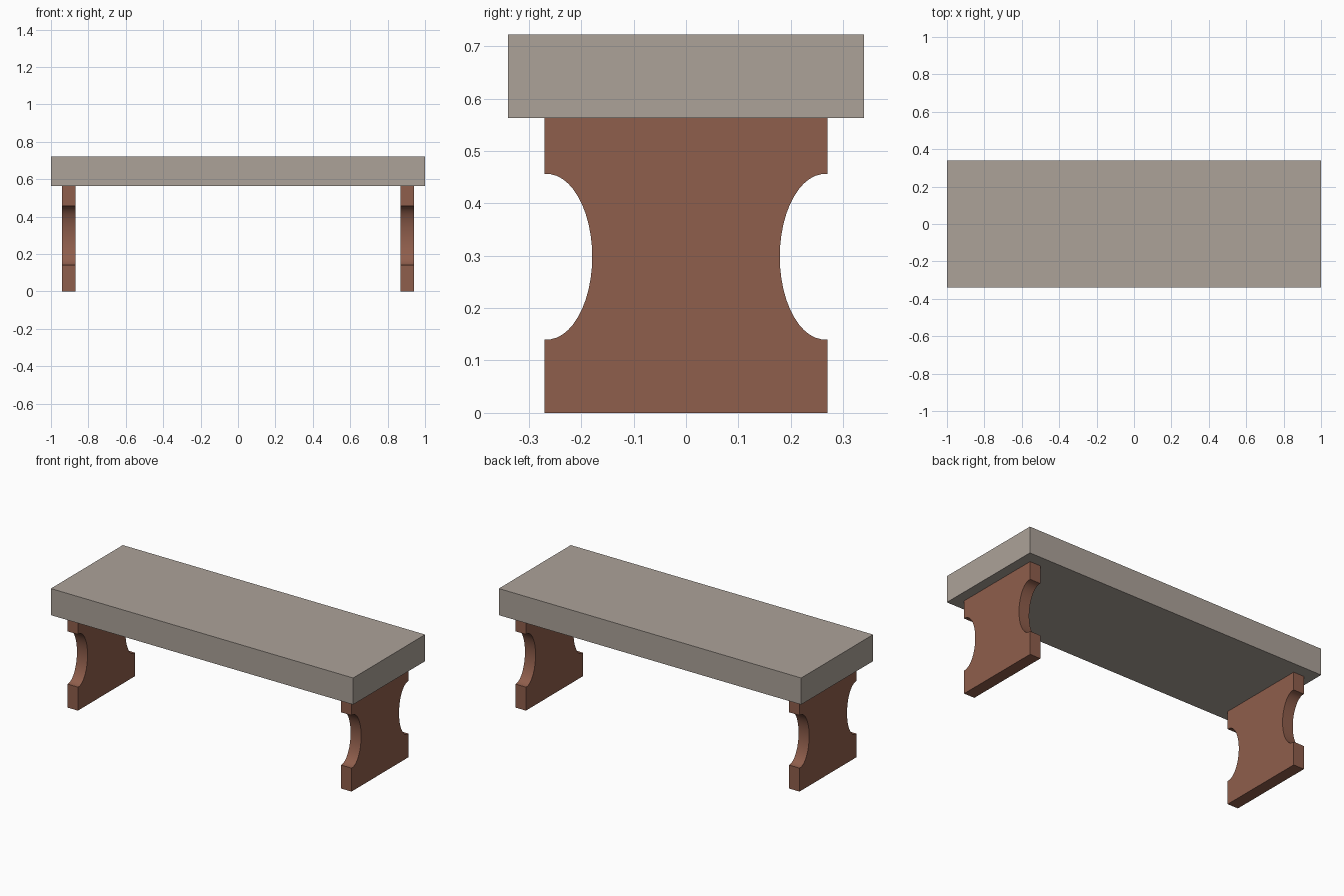
import bpy, bmesh, math

if "Cube" in bpy.data.objects:
    bpy.data.objects.remove(bpy.data.objects["Cube"])


def material(name, color):
    m = bpy.data.materials.new(name)
    m.diffuse_color = (*color, 1.0)
    m.use_nodes = True
    m.node_tree.nodes["Principled BSDF"].inputs["Base Color"].default_value = m.diffuse_color
    return m


def add_object(name, bm, mat):
    bmesh.ops.recalc_face_normals(bm, faces=bm.faces)
    me = bpy.data.meshes.new(name)
    bm.to_mesh(me)
    bm.free()
    me.materials.append(mat)
    ob = bpy.data.objects.new(name, me)
    bpy.context.collection.objects.link(ob)
    return ob


stone = material("warm grey stone", (0.413, 0.362, 0.318))
brick = material("reddish brown", (0.275, 0.112, 0.072))

SEAT_BOTTOM, SEAT_TOP = 0.563, 0.722

# Seat slab
bm = bmesh.new()
bmesh.ops.create_cube(bm, size=1)
for v in bm.verts:
    v.co.x *= 2.0
    v.co.y *= 0.68
    v.co.z = SEAT_TOP if v.co.z > 0 else SEAT_BOTTOM
add_object("seat", bm, stone)


# Leg outline: a board with an elliptical notch in each side
def leg_profile():
    half, cy, cz, ry, rz, n = 0.27, 0.265, 0.298, 0.086, 0.158, 24
    start = math.acos((half - cy) / ry)
    side = [(half, 0.0)]
    for i in range(n + 1):
        a = -start - (2 * math.pi - 2 * start) * i / n
        side.append((cy + ry * math.cos(a), cz + rz * math.sin(a)))
    side.append((half, SEAT_BOTTOM))
    return side + [(-y, z) for y, z in reversed(side)]


# Two board legs
for name, x in (("left_leg", -0.94), ("right_leg", 0.87)):
    bm = bmesh.new()
    face = bm.faces.new([bm.verts.new((x, y, z)) for y, z in leg_profile()])
    ext = bmesh.ops.extrude_face_region(bm, geom=[face], use_keep_orig=True)
    moved = [g for g in ext["geom"] if isinstance(g, bmesh.types.BMVert)]
    bmesh.ops.translate(bm, verts=moved, vec=(0.07, 0, 0))
    leg = add_object(name, bm, brick)
    # Smooth notch walls, crisp corners
    bpy.ops.object.select_all(action='DESELECT')
    leg.select_set(True)
    bpy.context.view_layer.objects.active = leg
    bpy.ops.object.shade_smooth_by_angle(angle=math.radians(30))
